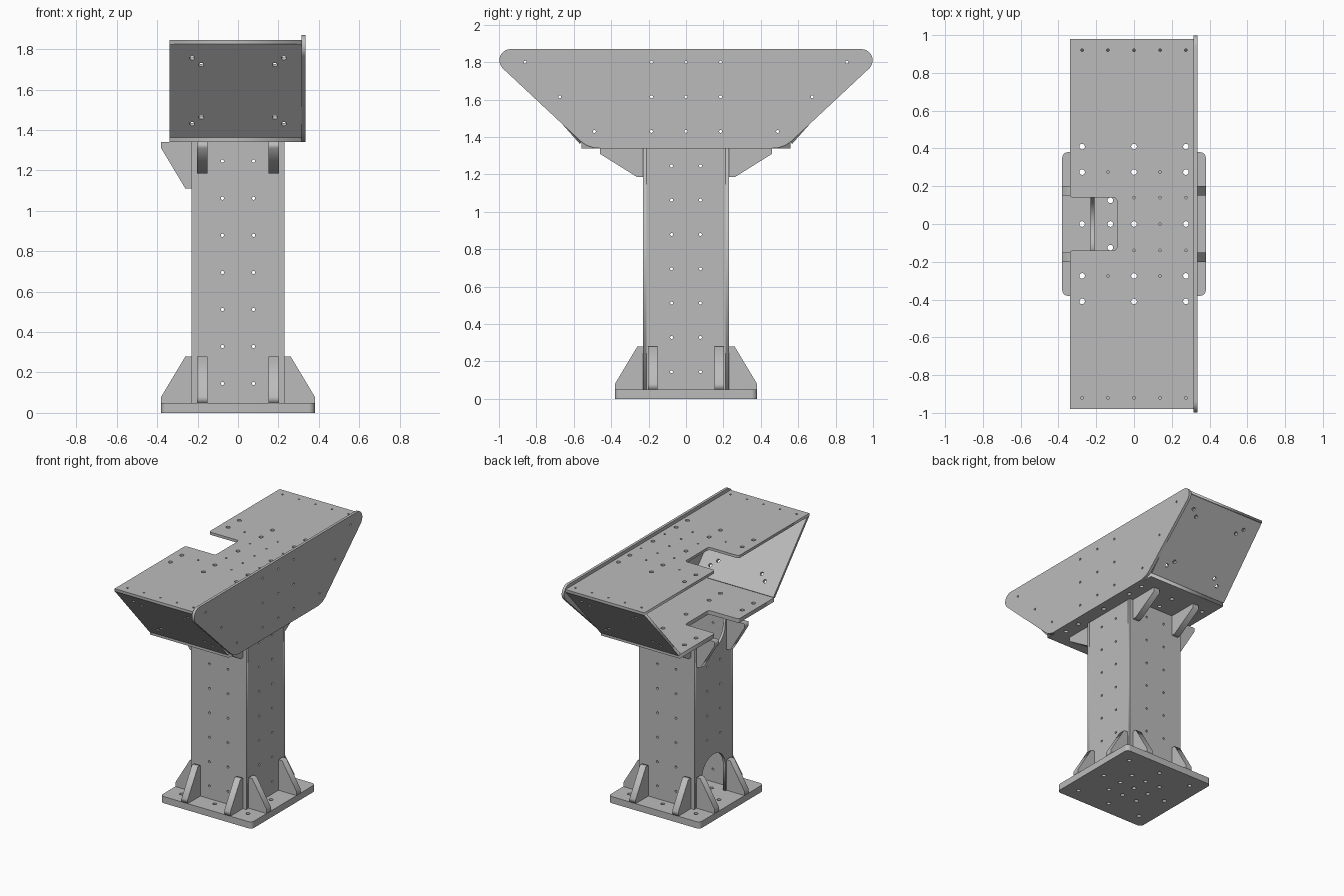
import bpy
import math
from mathutils import Vector, Matrix

cube = bpy.data.objects.get("Cube")
if cube:
    bpy.data.objects.remove(cube, do_unlink=True)

steel = bpy.data.materials.new("plain grey steel")
steel.use_nodes = True
grey = (0.5, 0.5, 0.5, 1)
steel.diffuse_color = grey
steel.node_tree.nodes["Principled BSDF"].inputs["Base Color"].default_value = grey

X, Y, Z = Vector((1, 0, 0)), Vector((0, 1, 0)), Vector((0, 0, 1))
T = 0.02   # sheet thickness


def rounded(corners, steps=10):
    """Turn (u, v, radius) corners into an outline with filleted corners."""
    out = []
    for i, (u, v, r) in enumerate(corners):
        p = Vector((u, v))
        if not r:
            out.append(p)
            continue
        d1 = (Vector(corners[i - 1][:2]) - p).normalized()
        d2 = (Vector(corners[(i + 1) % len(corners)][:2]) - p).normalized()
        half = math.acos(d1.dot(d2)) / 2
        centre = p + (d1 + d2).normalized() * r / math.sin(half)
        a = p + d1 * r / math.tan(half) - centre
        b = p + d2 * r / math.tan(half) - centre
        sweep = math.atan2(a.x * b.y - a.y * b.x, a.dot(b))
        for k in range(steps + 1):
            out.append(centre + Matrix.Rotation(sweep * k / steps, 2) @ a)
    return out


def circle(u, v, r, n=16):
    return [Vector((u + r * math.cos(math.tau * k / n),
                    v + r * math.sin(math.tau * k / n))) for k in range(n)]


def plate(name, corners, holes, thick, origin, u, v):
    """Flat sheet with round holes, centred on origin and spanned by u and v."""
    curve = bpy.data.curves.new(name, 'CURVE')
    curve.dimensions = '2D'
    curve.fill_mode = 'BOTH'
    curve.extrude = thick / 2
    for loop in [rounded(corners)] + [circle(*h) for h in holes]:
        spline = curve.splines.new('POLY')
        spline.points.add(len(loop) - 1)
        for pt, co in zip(spline.points, loop):
            pt.co = (co.x, co.y, 0, 1)
        spline.use_cyclic_u = True
    temp = bpy.data.objects.new(name + " outline", curve)
    bpy.context.collection.objects.link(temp)
    graph = bpy.context.evaluated_depsgraph_get()
    mesh = bpy.data.meshes.new_from_object(temp.evaluated_get(graph))
    bpy.data.objects.remove(temp, do_unlink=True)
    mesh.name = name
    frame = Matrix((u, v, u.cross(v))).transposed().to_4x4()
    mesh.transform(Matrix.Translation(origin) @ frame)
    mesh.materials.clear()
    mesh.materials.append(steel)
    obj = bpy.data.objects.new(name, mesh)
    bpy.context.collection.objects.link(obj)
    return obj


def box(u0, u1, v0, v1, r=0):
    return [(u0, v0, r), (u1, v0, r), (u1, v1, r), (u0, v1, r)]


# Foot plate with anchor holes around and inside the column
F, foot_top, col_top, W = 0.38, 0.05, 1.34, 0.23
foot_holes = [(s * i, s * j, 0.015) for s in (0.125, 0.275)
              for i in (-1, 0, 1) for j in (-1, 0, 1) if s < 0.2 or i or j]
plate("foot_plate", box(-F, F, -F, F, 0.03), foot_holes, foot_top,
      Z * foot_top / 2, X, Y)

# Column walls with two rows of bolt holes
rows = [0.145 + 0.1835 * i for i in range(7)]
bolts = [(s * 0.077, z, 0.008) for s in (-1, 1) for z in rows]
for name, s in (("front", -1), ("back", 1)):
    plate("column_" + name, box(-W, W, foot_top, col_top), bolts, T,
          Y * s * (W - T / 2), X, Z)
w = W - T
plate("column_left", box(-w, w, foot_top, col_top), bolts, T, X * (W - T / 2), Y, Z)

# Access wall with arched openings at the foot and the head
A, R = 0.14, 0.139
arched = [(-w, foot_top, 0), (-A, foot_top, 0), (-A, 0.38, R), (A, 0.38, R),
          (A, foot_top, 0), (w, foot_top, 0), (w, col_top, 0), (A, col_top, 0),
          (A, 1.17, R), (-A, 1.17, R), (-A, col_top, 0), (-w, col_top, 0)]
plate("column_right", arched, [b for b in bolts if 0.4 < b[1] < 1.15], T,
      X * (T / 2 - W), Y, Z)


# Gussets: a pair on a column side, at the foot or below the head
def gusset_pair(name, out, reach, z_base, z_lip, z_end):
    shape = [(W, z_base, 0), (reach, z_base, 0), (reach, z_lip, 0),
             (0.26, z_end, 0), (W, z_end, 0)]
    side = out.cross(Z)
    for s, tag in ((-1, "_a"), (1, "_b")):
        plate(name + tag, shape, [], 0.05, side * s * 0.177, out, Z)


for name, out in (("left", X), ("right", -X), ("front", -Y), ("back", Y)):
    gusset_pair("foot_gusset_" + name, out, F, foot_top, 0.08, 0.28)
for name, out, reach, z_end in (("right", -X, F, 1.11), ("front", -Y, 0.46, 1.185),
                                ("back", Y, 0.46, 1.185)):
    gusset_pair("head_gusset_" + name, out, reach, col_top, 1.31, z_end)

# Head: bottom and top plates sharing the same cable notch
x0, x1, notch = -0.34, 0.315, -0.09


def notched(length):
    return [(x0, -length, 0), (x1, -length, 0), (x1, length, 0), (x0, length, 0),
            (x0, A, 0.015), (notch, A, 0.02), (notch, -A, 0.02), (x0, -A, 0.015)]


large = [(x, s * y, 0.015) for x in (-0.275, 0, 0.275)
         for y in (0.275, 0.41) for s in (-1, 1)]
large += [(0, 0, 0.015), (0.275, 0, 0.015)]
small = [(x, s * 0.92, 0.007) for x in (-0.275, -0.138, 0, 0.138, 0.275) for s in (-1, 1)]
small += [(x, s * 0.14, 0.007) for x in (0, 0.138, 0.275) for s in (-1, 1)]
small += [(x, s * 0.275, 0.007) for x in (-0.138, 0.138) for s in (-1, 1)]
small += [(0.138, 0, 0.007)]
plate("head_bottom_plate", notched(0.56), large, 0.03, Z * 1.355, X, Y)
plate("head_top_plate", notched(0.98), large + small, T, Z * 1.835, X, Y)

# Sloping end plates, each with four pairs of holes
rise, run = 0.46, 0.41
slope = math.hypot(rise, run)
end_holes = [(sx * x, sv * v, 0.013) for x, v in ((0.227, 0.218), (0.182, 0.174))
             for sx in (-1, 1) for sv in (-1, 1)]
for name, s in (("front", -1), ("back", 1)):
    along = Vector((0, s * run, rise)) / slope
    plate("head_end_" + name, box(x0, x1, -slope / 2, slope / 2), end_holes, T,
          Vector((0, s * 0.765, 1.6)), X, along)

# Tall rounded side plate closing the head
side = [(-0.523, 1.34, 0.15), (0.523, 1.34, 0.15), (1.09, 1.87, 0.06), (-1.09, 1.87, 0.06)]
side_holes = [(y, z, 0.008) for z, far in ((1.8, 0.86), (1.615, 0.675), (1.43, 0.49))
              for y in (-far, -0.185, 0, 0.185, far)]
plate("head_side_plate", side, side_holes, T, X * (x1 + T / 2), Y, Z)
